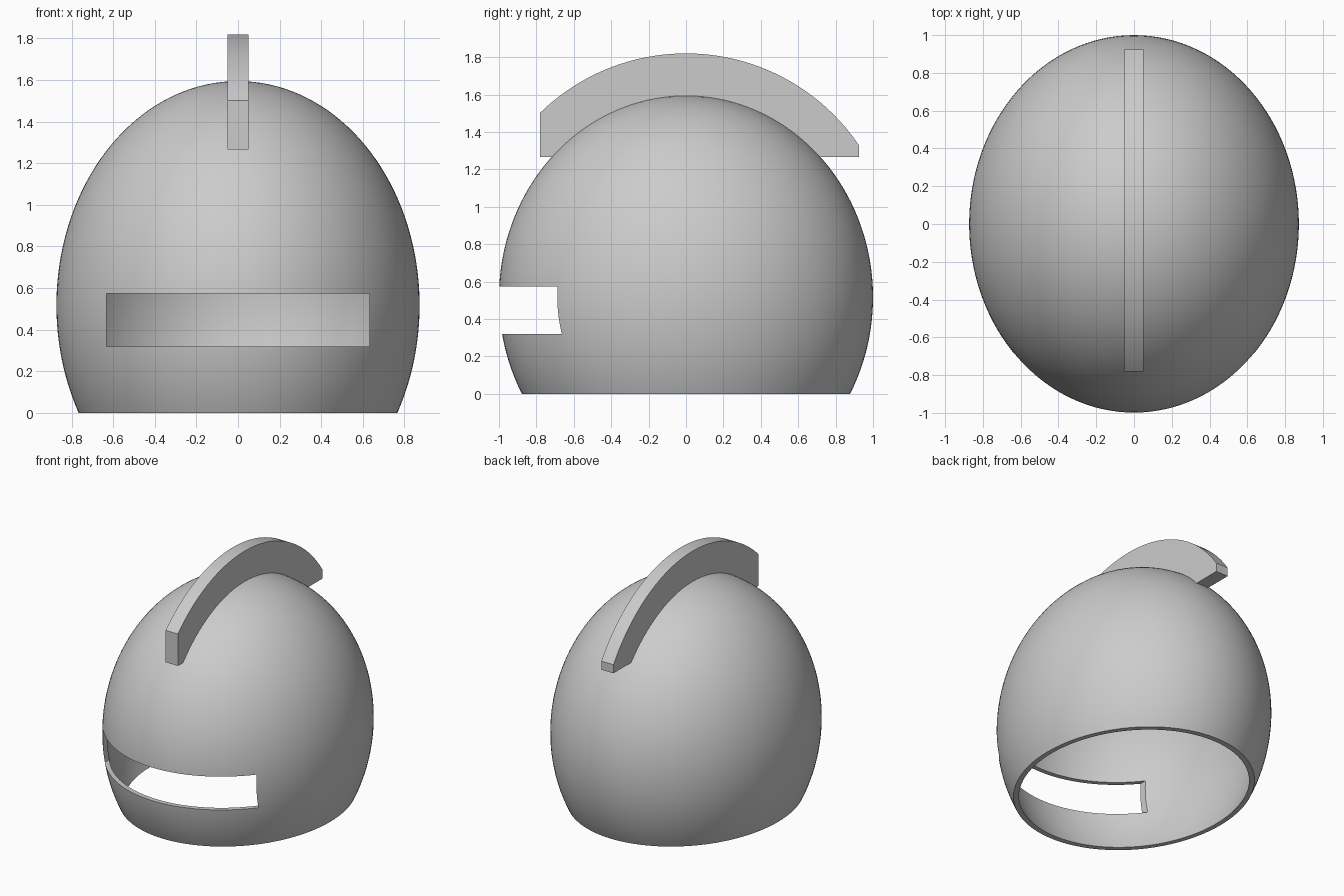
import bpy, bmesh
from math import sin, cos, pi, asin, sqrt
from mathutils import Vector

cube = bpy.data.objects.get("Cube")
if cube:
    bpy.data.objects.remove(cube, do_unlink=True)

WIDTH, DEPTH, HEIGHT = 0.873, 1.0, 1.078   # half axes of the egg-shaped dome
CENTRE = 0.517                             # height of the dome's widest ring
INNER = 0.965                              # inner wall relative to outer

grey = bpy.data.materials.new("light_grey")
grey.use_nodes = True
colour = (0.6, 0.6, 0.6, 1)
grey.diffuse_color = colour
shader = grey.node_tree.nodes["Principled BSDF"]
shader.inputs["Base Color"].default_value = colour
shader.inputs["Roughness"].default_value = 0.6


def make_object(name, bm):
    bmesh.ops.recalc_face_normals(bm, faces=bm.faces)
    mesh = bpy.data.meshes.new(name)
    bm.to_mesh(mesh)
    bm.free()
    mesh.materials.append(grey)
    obj = bpy.data.objects.new(name, mesh)
    bpy.context.collection.objects.link(obj)
    return obj


def activate(obj):
    bpy.ops.object.select_all(action='DESELECT')
    obj.select_set(True)
    bpy.context.view_layer.objects.active = obj


def smooth(obj):
    activate(obj)
    bpy.ops.object.shade_smooth_by_angle(angle=pi / 6)


def dome_arc(scale, steps=48):
    """Side profile of the dome from its base up to the crown."""
    start = -asin(CENTRE / (HEIGHT * scale))
    angles = [start + (pi / 2 - start) * i / steps for i in range(steps + 1)]
    return [Vector((0, DEPTH * scale * cos(a), CENTRE + HEIGHT * scale * sin(a)))
            for a in angles]


# Hollow shell: outer and inner arcs joined by the base rim, spun round z
bm = bmesh.new()
outer = [bm.verts.new(p) for p in dome_arc(1)]
inner = [bm.verts.new(p) for p in dome_arc(INNER)]
edges = [bm.edges.new(pair) for arc in (outer, inner) for pair in zip(arc, arc[1:])]
edges.append(bm.edges.new((outer[0], inner[0])))
bmesh.ops.spin(bm, geom=outer + inner + edges, cent=(0, 0, 0), axis=(0, 0, 1),
               angle=2 * pi, steps=128, use_merge=True)
bmesh.ops.remove_doubles(bm, verts=bm.verts, dist=0.0005)
bmesh.ops.scale(bm, vec=(WIDTH / DEPTH, 1, 1), verts=bm.verts)
shell = make_object("helmet_shell", bm)

# Eye slot cut through the front wall
bm = bmesh.new()
bmesh.ops.create_cube(bm, size=1)
bmesh.ops.scale(bm, vec=(1.266, 1.0, 0.255), verts=bm.verts)
bmesh.ops.translate(bm, vec=(0, -0.8, 0.4475), verts=bm.verts)
cutter = make_object("eye_slot_cutter", bm)
cutter.hide_render = True
cut = shell.modifiers.new("eye_slot", 'BOOLEAN')
cut.operation = 'DIFFERENCE'
cut.solver = 'EXACT'
cut.object = cutter
activate(shell)
bpy.ops.object.modifier_apply(modifier=cut.name)
bpy.data.objects.remove(cutter, do_unlink=True)
smooth(shell)

# Crest: circular top edge, flat ends, lower edge seated in the dome wall
FRONT, BACK, BOTTOM, HALF = -0.78, 0.925, 1.265, 0.05
RADIUS, ARC_CENTRE, SEAT, STEPS = 1.117, 0.703, 0.98, 48
reach = sqrt(SEAT ** 2 - ((BOTTOM - CENTRE) / HEIGHT) ** 2)
profile = []
for i in range(STEPS + 1):
    y = FRONT + (BACK - FRONT) * i / STEPS
    profile.append((y, ARC_CENTRE + sqrt(RADIUS ** 2 - y ** 2)))
profile.append((BACK, BOTTOM))
for i in range(STEPS + 1):
    y = reach - 2 * reach * i / STEPS
    profile.append((y, CENTRE + HEIGHT * sqrt(SEAT ** 2 - y ** 2)))
profile.append((FRONT, BOTTOM))

bm = bmesh.new()
side = bm.faces.new([bm.verts.new((-HALF, y, z)) for y, z in profile])
grown = bmesh.ops.extrude_face_region(bm, geom=[side], use_keep_orig=True)
moved = [v for v in grown["geom"] if isinstance(v, bmesh.types.BMVert)]
bmesh.ops.translate(bm, vec=(2 * HALF, 0, 0), verts=moved)
crest = make_object("crest", bm)
smooth(crest)
